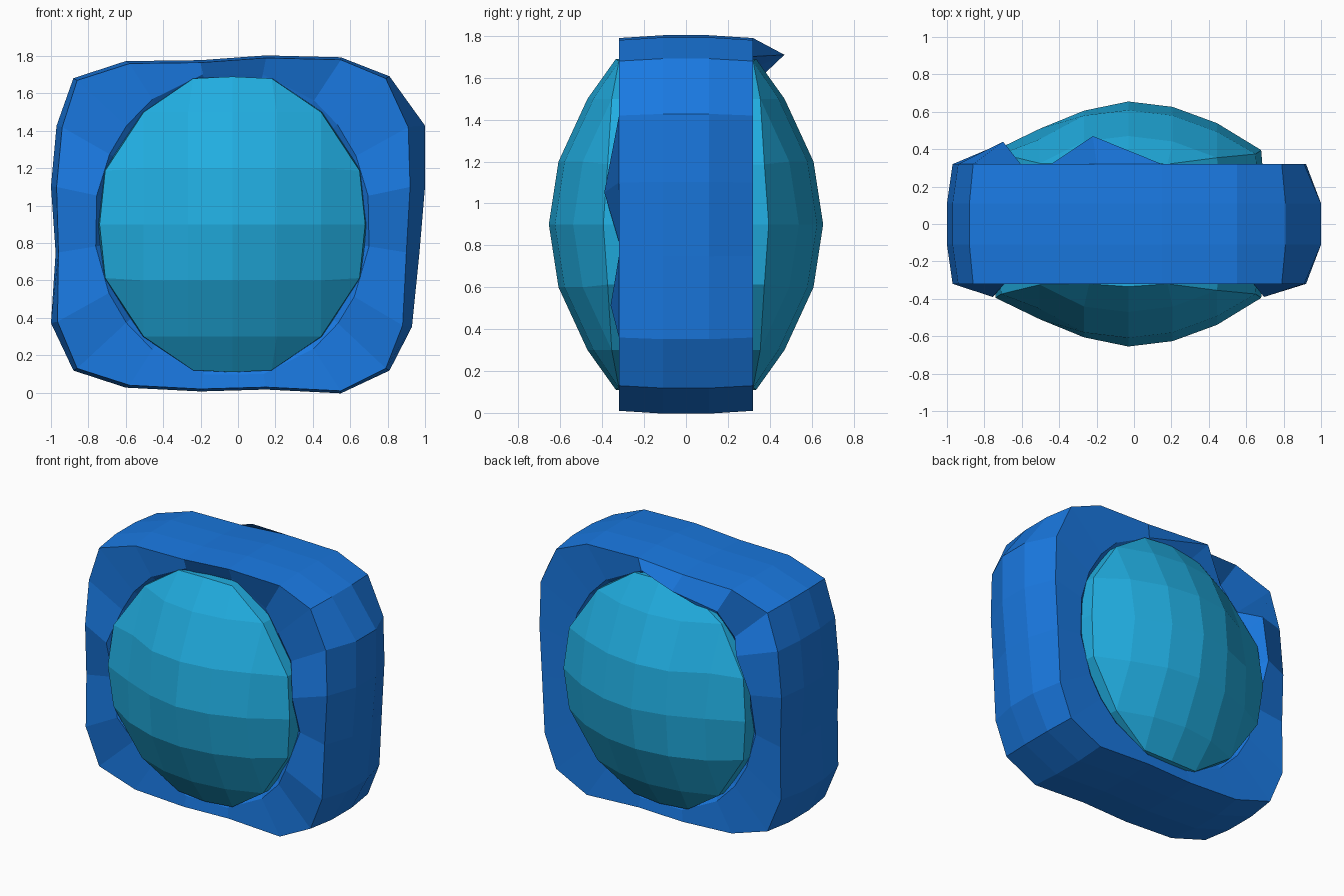
import bpy, bmesh, math

if "Cube" in bpy.data.objects:
    bpy.data.objects.remove(bpy.data.objects["Cube"])


def material(name, color):
    m = bpy.data.materials.new(name)
    m.diffuse_color = color
    m.use_nodes = True
    m.node_tree.nodes["Principled BSDF"].inputs["Base Color"].default_value = m.diffuse_color
    return m


def finish(bm, name, mat):
    bmesh.ops.recalc_face_normals(bm, faces=bm.faces[:])
    me = bpy.data.meshes.new(name)
    bm.to_mesh(me)
    bm.free()
    me.materials.append(mat)
    ob = bpy.data.objects.new(name, me)
    bpy.context.collection.objects.link(ob)
    return ob


blue = material("frame_blue", (0.01, 0.19, 0.75, 1))
cyan = material("lens_cyan", (0.015, 0.42, 0.75, 1))
CX, CZ, RX, RZ = -0.03, 0.9, 0.71, 0.79   # oval shared by frame opening and lens

# Frame: chunky rounded-square ring; (edge x, edge z, mid-width x)
outline = [(0.90, 0.75, 0.97), (0.92, 1.10, 1.0), (0.91, 1.42, 1.0), (0.79, 1.68, 0.81),
           (0.55, 1.78, 0.55), (0.15, 1.79, 0.15), (-0.20, 1.765, -0.20), (-0.58, 1.76, -0.60),
           (-0.86, 1.67, -0.88), (-0.94, 1.42, -0.97), (-0.97, 1.10, -1.0), (-0.96, 0.75, -0.975),
           (-0.965, 0.38, -1.0), (-0.86, 0.13, -0.88), (-0.58, 0.04, -0.60), (-0.20, 0.02, -0.20),
           (0.15, 0.03, 0.15), (0.55, 0.01, 0.55), (0.79, 0.13, 0.81), (0.88, 0.36, 0.93)]
# Uneven bumps on the front crest, and back peaks that overhang the lens
front_bumps = {1: 0.39, 19: 0.36, 10: 0.39, 12: 0.36, 4: 0.27, 5: 0.26}
back_peaks = {6: (-0.22, 0.47, 1.71), 9: (-0.70, 0.44, 1.37), 10: (-0.78, 0.40, 1.10)}


def oval(x, z, scale):
    a = math.atan2((z - CZ) / RZ, (x - CX) / RX)
    return CX + RX * scale * math.cos(a), CZ + RZ * scale * math.sin(a)


def lip(side):
    # Crest beside the lens, then the hidden depth under the lens
    crest, hidden = [], []
    for i, (x, z, _) in enumerate(outline):
        px, pz = oval(x, z, 1.04)
        y = front_bumps.get(i, 0.31) if side < 0 else 0.31
        p = (px, side * y, pz)
        if side > 0 and i in back_peaks:
            p = back_peaks[i]
        crest.append(p)
        hx, hz = oval(x, z, 0.92)
        hidden.append((hx, side * 0.24, hz))
    return hidden, crest


fh, fc = lip(-1)
bh, bc = lip(1)
edge = lambda y: [(x, y, z) for x, z, _ in outline]
mid = lambda y: [(m, y, 0.9 + (z - 0.9) * 1.015) for x, z, m in outline]
rings = [fh, fc, edge(-0.32), mid(-0.11), mid(0.11), edge(0.32), bc, bh]
bm = bmesh.new()
loops = [[bm.verts.new(p) for p in r] for r in rings]
n = len(outline)
for a, b in zip(loops, loops[1:] + loops[:1]):
    for i in range(n):
        j = (i + 1) % n
        bm.faces.new((a[i], a[j], b[j], b[i]))
finish(bm, "frame", blue)


# Lens: domed quad grid with a 16-sided rim, front and back
def lens(name, side):
    bm = bmesh.new()
    v = {}
    for i in range(-3, 4):
        for j in range(-3, 4):
            if max(abs(i), abs(j)) == 3 and min(abs(i), abs(j)) > 1:
                continue
            x, z = i * 0.237, j * 0.30
            if abs(j) == 3:
                x, z = i * 0.21, math.copysign(0.79 if i == 0 else 0.78, j)
            elif abs(i) == 3:
                x, z = math.copysign(0.71 if j == 0 else 0.68, i), j * 0.287
            y = 0.655 - 0.26 * (x / RX) ** 2 - 0.32 * (z / RZ) ** 2
            v[i, j] = bm.verts.new((CX + x, side * y, CZ + z))
    # Slight dents on the left side and upper corner
    for key, d in {(-2, 0): 0.03, (-1, 0): 0.02, (-2, 1): 0.04, (-2, 2): 0.03}.items():
        v[key].co.y -= side * d
    for i in range(-3, 3):
        for j in range(-3, 3):
            keys = [(i, j), (i + 1, j), (i + 1, j + 1), (i, j + 1)]
            cell = [v[k] for k in keys if k in v]
            if len(cell) >= 3:
                bm.faces.new(cell)
    # Rim wall running back into the frame
    rim = [e for e in bm.edges if e.is_boundary]
    geom = bmesh.ops.extrude_edge_only(bm, edges=rim)["geom"]
    for p in geom:
        if isinstance(p, bmesh.types.BMVert):
            p.co.y = side * 0.22
            p.co.x = CX + (p.co.x - CX) * 1.02
    ob = finish(bm, name, cyan)
    # Keep the dome facing outward
    me = ob.data
    top = max(me.polygons, key=lambda f: side * f.center.y)
    if top.normal.y * side < 0:
        me.flip_normals()


lens("front_lens", -1)
lens("back_lens", 1)
